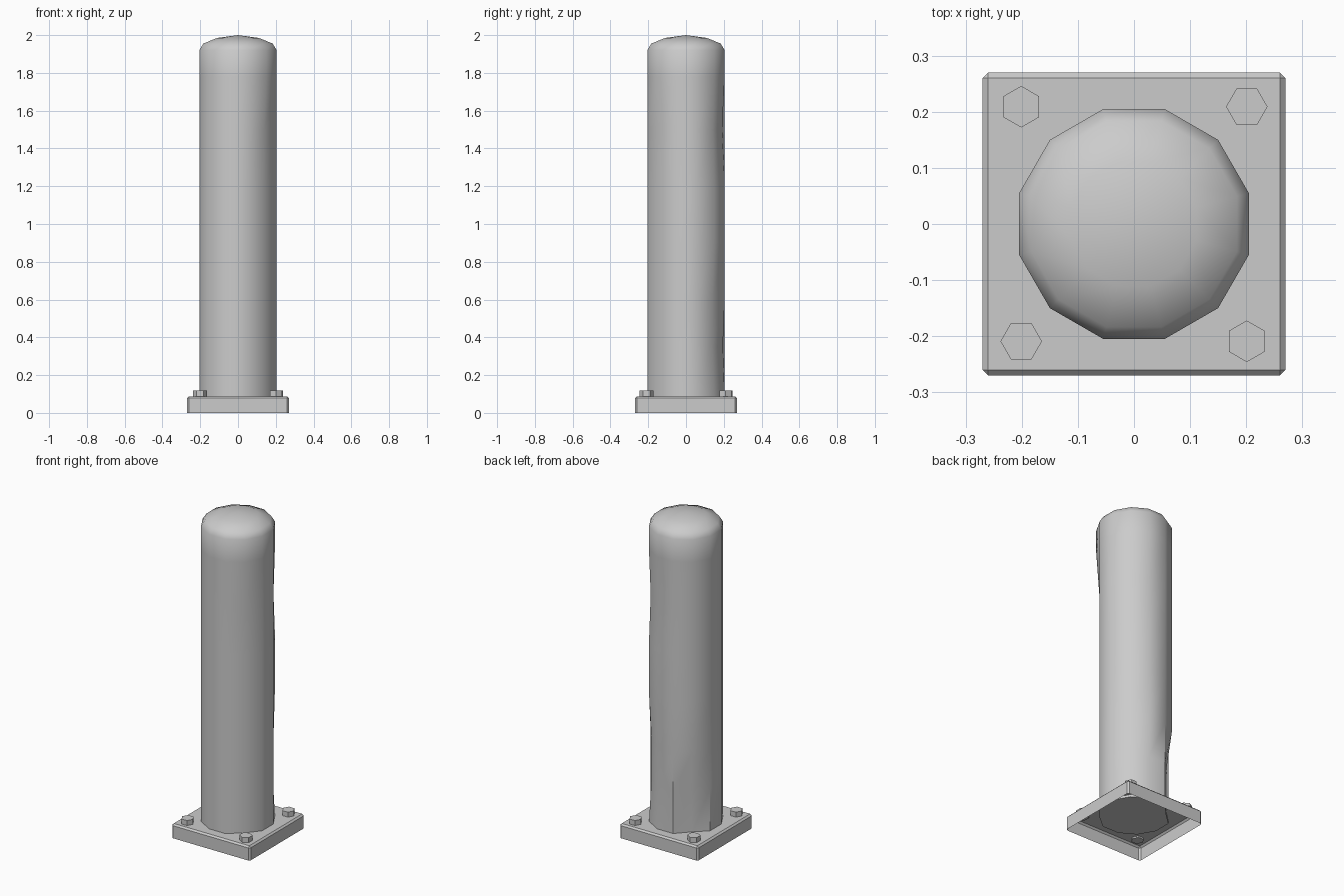
import bpy, bmesh, math
from mathutils import Matrix

old = bpy.data.objects.get("Cube")
if old:
    bpy.data.objects.remove(old, do_unlink=True)

# One plain painted-metal colour
GREY = (0.6, 0.6, 0.6, 1)
metal = bpy.data.materials.new("grey_metal")
metal.use_nodes = True
metal.diffuse_color = GREY
metal.node_tree.nodes["Principled BSDF"].inputs["Base Color"].default_value = GREY


def add_object(name, bm, smooth=None):
    bmesh.ops.recalc_face_normals(bm, faces=bm.faces)
    mesh = bpy.data.meshes.new(name)
    bm.to_mesh(mesh)
    bm.free()
    mesh.materials.append(metal)
    obj = bpy.data.objects.new(name, mesh)
    bpy.context.collection.objects.link(obj)
    if smooth:
        bpy.ops.object.select_all(action="DESELECT")
        obj.select_set(True)
        bpy.context.view_layer.objects.active = obj
        bpy.ops.object.shade_smooth_by_angle(angle=math.radians(smooth))
    return obj


# Post: twelve-sided rings with a low dome; dents push single columns inward
SIDES = 12
PROFILE = [(0.212, z) for z in (0.073, 0.35, 0.6, 0.9, 1.2, 1.5, 1.78, 1.92)]
PROFILE += [(0.19, 1.955), (0.115, 1.985)]
# (column angle, lowest z, highest z, depth)
DENTS = [(135, 0, 0.4, 0.032), (315, 0, 1.55, 0.018), (45, 0.3, 0.7, 0.014),
         (75, 1.4, 1.55, 0.014), (45, 1.4, 1.55, 0.01), (75, 0.3, 0.4, 0.01)]


def dent(angle, z):
    return sum(d for a, low, high, d in DENTS if a == angle and low <= z <= high)


bm = bmesh.new()
rings = []
for radius, z in PROFILE:
    ring = []
    for i in range(SIDES):
        angle = 15 + 30 * i
        r = radius - dent(angle, z)
        a = math.radians(angle)
        ring.append(bm.verts.new((r * math.cos(a), r * math.sin(a), z)))
    rings.append(ring)
for lower, upper in zip(rings, rings[1:]):
    for i in range(SIDES):
        j = (i + 1) % SIDES
        bm.faces.new((lower[i], lower[j], upper[j], upper[i]))
tip = bm.verts.new((0, 0, 2))
for i in range(SIDES):
    bm.faces.new((rings[-1][i], rings[-1][(i + 1) % SIDES], tip))
bm.faces.new(rings[0][::-1])
add_object("post", bm, smooth=40)

# Base plate: bevelled box, open underneath
bm = bmesh.new()
bmesh.ops.create_cube(bm, size=1, matrix=Matrix.Translation((0, 0, 0.044))
                      @ Matrix.Diagonal((0.54, 0.54, 0.088, 1)))
edges = [e for e in bm.edges if max(v.co.z for v in e.verts) > 0.05]
bmesh.ops.bevel(bm, geom=edges, offset=0.01, segments=1, affect="EDGES")
bm.normal_update()
bmesh.ops.delete(bm, geom=[f for f in bm.faces if f.normal.z < -0.9], context="FACES")
add_object("base_plate", bm)

# Hexagonal bolts on the four corners, turned a quarter from one to the next
for side_x, x_name in ((1, "left"), (-1, "right")):
    for side_y, y_name in ((-1, "front"), (1, "back")):
        bm = bmesh.new()
        turn = math.radians(30 if side_x == side_y else 0)
        bmesh.ops.create_cone(bm, cap_ends=True, segments=6, radius1=0.037,
                              radius2=0.037, depth=0.04,
                              matrix=Matrix.Translation((0.201 * side_x, 0.209 * side_y, 0.099))
                              @ Matrix.Rotation(turn, 4, "Z"))
        add_object(f"{y_name}_{x_name}_bolt", bm)
